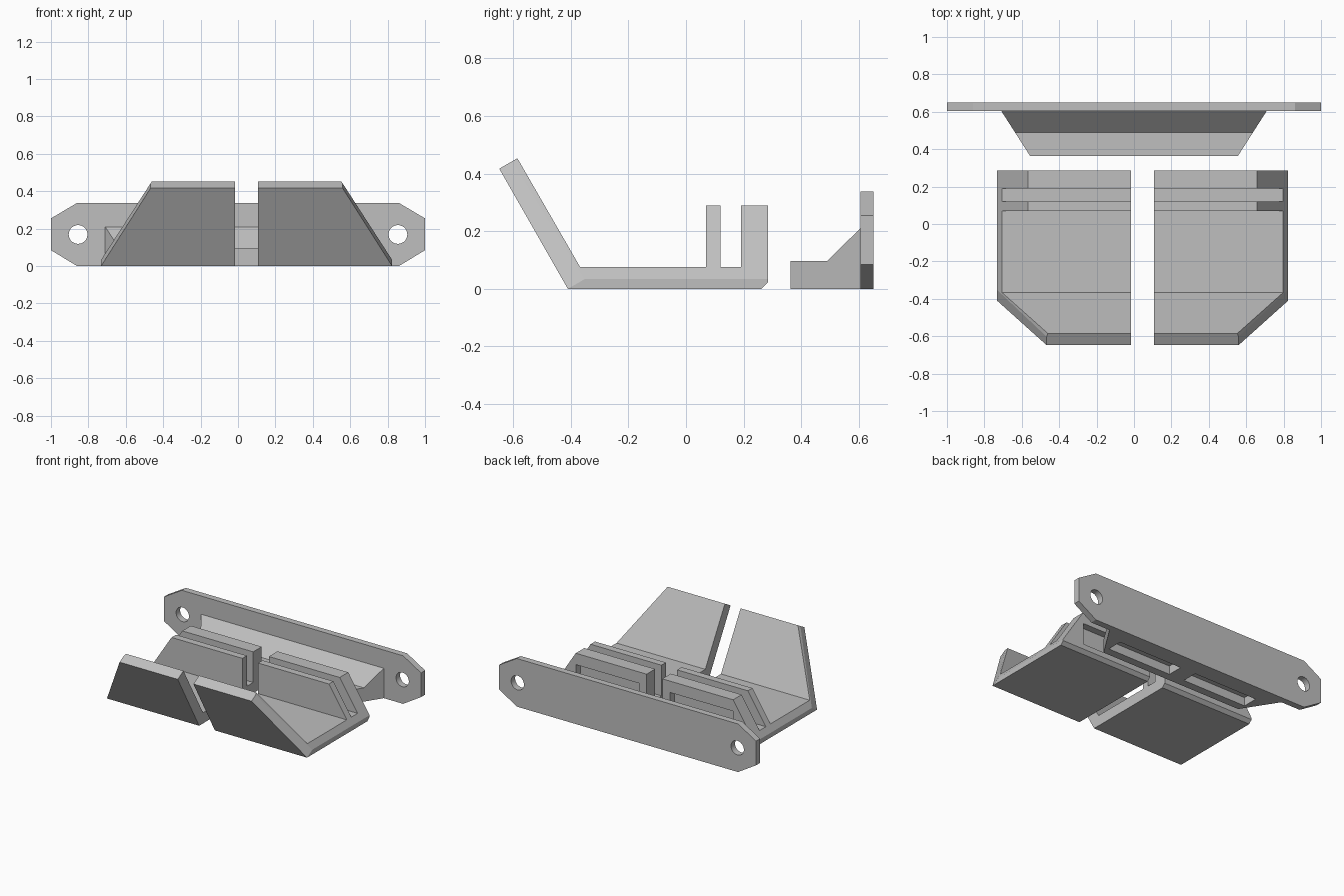
import bpy, bmesh
from mathutils import Vector

cube = bpy.data.objects.get("Cube")
if cube:
    bpy.data.objects.remove(cube, do_unlink=True)

GREY = (0.52, 0.52, 0.52, 1)
mat = bpy.data.materials.new("plain_grey")
mat.use_nodes = True
mat.diffuse_color = GREY
mat.node_tree.nodes["Principled BSDF"].inputs["Base Color"].default_value = GREY


def prism(profile, axis, start, end):
    """Extrude a 2D profile along x (profile is y, z) or y (profile is x, z)."""
    bm = bmesh.new()
    place = (lambda a, b: (start, a, b)) if axis == "x" else (lambda a, b: (a, start, b))
    face = bm.faces.new([bm.verts.new(place(a, b)) for a, b in profile])
    moved = bmesh.ops.extrude_face_region(bm, geom=[face])["geom"]
    step = Vector((end - start, 0, 0) if axis == "x" else (0, end - start, 0))
    bmesh.ops.translate(bm, vec=step, verts=[v for v in moved if isinstance(v, bmesh.types.BMVert)])
    bmesh.ops.recalc_face_normals(bm, faces=bm.faces)
    return bm


def slice_off(bm, point, normal):
    """Remove everything beyond a plane and close the cut."""
    bmesh.ops.bisect_plane(bm, geom=bm.verts[:] + bm.edges[:] + bm.faces[:], dist=1e-5,
                           plane_co=point, plane_no=normal, clear_outer=True)
    bmesh.ops.holes_fill(bm, edges=[e for e in bm.edges if e.is_boundary], sides=0)


def make_object(name, bm):
    bmesh.ops.recalc_face_normals(bm, faces=bm.faces)
    mesh = bpy.data.meshes.new(name)
    bm.to_mesh(mesh)
    bm.free()
    mesh.materials.append(mat)
    obj = bpy.data.objects.new(name, mesh)
    bpy.context.collection.objects.link(obj)
    return obj


def cut(obj, cutter):
    """Subtract a cutter object, then discard it."""
    cutter.hide_render = True
    mod = obj.modifiers.new("cut", "BOOLEAN")
    mod.operation = "DIFFERENCE"
    mod.solver = "EXACT"
    mod.object = cutter
    bpy.context.view_layer.objects.active = obj
    bpy.ops.object.modifier_apply(modifier=mod.name)
    bpy.data.objects.remove(cutter, do_unlink=True)


def box(x0, x1, y0, y1, z0, z1):
    return prism([(y0, z0), (y1, z0), (y1, z1), (y0, z1)], "x", x0, x1)


# Two mirrored jaw pads: floor, tilted front panel and two upright ribs
CENTRE, INNER, OUTER = 0.046, 0.061, 0.778
pad_profile = [(-0.41, 0), (0.262, 0), (0.285, 0.023), (0.285, 0.29), (0.19, 0.29),
               (0.19, 0.075), (0.12, 0.075), (0.12, 0.29), (0.07, 0.29), (0.07, 0.075),
               (-0.367, 0.075), (-0.585, 0.453), (-0.648, 0.417)]
for name, side in (("left_pad", 1), ("right_pad", -1)):
    bm = prism(pad_profile, "x", INNER, OUTER)
    # Sloping outer end of the floor and ribs
    slice_off(bm, (0.612, 0, 0.29), (1, 0, 0.647))
    # Tapered outer edge of the front panel
    slice_off(bm, (OUTER, -0.41, 0), (1, -0.276, 0.478))
    pocket = box(0.12, 0.61, 0.235, 0.4, 0.06, 0.21)
    for part in (bm, pocket):
        for v in part.verts:
            v.co.x = CENTRE + side * v.co.x
    pad = make_object(name, bm)
    # Pocket in the back of the rear rib
    cut(pad, make_object("pocket_cutter", pocket))

# Back plate with clipped corners and two screw holes
plate = make_object("back_plate", prism(
    [(-0.86, 0), (0.86, 0), (1, 0.085), (1, 0.255), (0.86, 0.338), (-0.86, 0.338),
     (-1, 0.255), (-1, 0.085)], "y", 0.605, 0.65))
for x in (-0.855, 0.855):
    bpy.ops.mesh.primitive_cylinder_add(vertices=48, radius=0.05, depth=0.3,
                                        location=(x, 0.627, 0.169), rotation=(1.5708, 0, 0))
    hole = bpy.context.object
    hole.name = "hole_cutter"
    hole.data.materials.append(mat)
    cut(plate, hole)

# Stepped ledge in front of the plate, narrowing toward the front
bm = prism([(0.363, 0), (0.605, 0), (0.605, 0.21), (0.49, 0.097), (0.363, 0.097)],
           "x", -0.71, 0.71)
for side in (-1, 1):
    slice_off(bm, (side * 0.71, 0.605, 0), (side * 0.242, -0.155, 0))
ledge = make_object("ledge", bm)

# Two pockets in the underside of the ledge
for x in (-0.31, 0.31):
    cut(ledge, make_object("ledge_cutter", box(x - 0.25, x + 0.25, 0.42, 0.53, -0.1, 0.06)))
